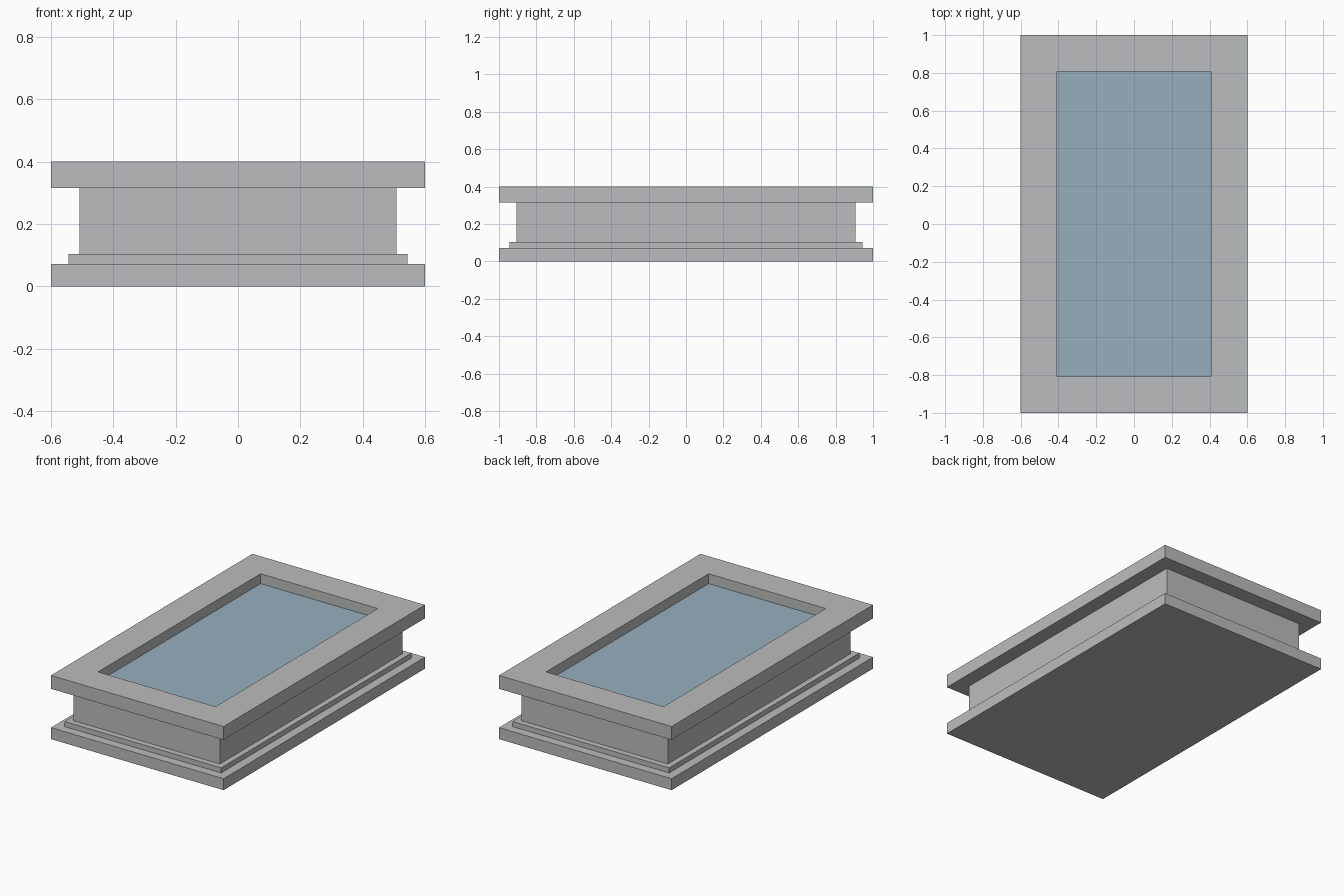
import bpy, bmesh

if "Cube" in bpy.data.objects:
    bpy.data.objects.remove(bpy.data.objects["Cube"])


def material(name, color):
    m = bpy.data.materials.new(name)
    m.diffuse_color = (*color, 1)
    m.use_nodes = True
    m.node_tree.nodes["Principled BSDF"].inputs["Base Color"].default_value = m.diffuse_color
    return m


stone = material("grey stone", (0.50, 0.505, 0.51))
water = material("blue water", (0.305, 0.43, 0.515))


def add_object(name, bm, mat):
    bmesh.ops.recalc_face_normals(bm, faces=bm.faces)
    mesh = bpy.data.meshes.new(name)
    bm.to_mesh(mesh)
    bm.free()
    mesh.materials.append(mat)
    obj = bpy.data.objects.new(name, mesh)
    bpy.context.collection.objects.link(obj)


def rect(bm, hx, hy, z):
    return [bm.verts.new((sx * hx, sy * hy, z))
            for sx, sy in ((-1, -1), (1, -1), (1, 1), (-1, 1))]


def skin(bm, a, b):
    for i in range(4):
        j = (i + 1) % 4
        bm.faces.new((a[i], a[j], b[j], b[i]))


def slab(name, hx, hy, z0, z1, mat):
    bm = bmesh.new()
    low, high = rect(bm, hx, hy, z0), rect(bm, hx, hy, z1)
    skin(bm, low, high)
    bm.faces.new(low)
    bm.faces.new(high)
    add_object(name, bm, mat)


def frame(name, outer, inner, z0, z1, mat):
    bm = bmesh.new()
    rings = [rect(bm, *outer, z0), rect(bm, *outer, z1),
             rect(bm, *inner, z1), rect(bm, *inner, z0)]
    for k in range(4):
        skin(bm, rings[k], rings[(k + 1) % 4])
    add_object(name, bm, mat)


# Stepped plinth and body
slab("base_slab", 0.6, 1.0, 0.0, 0.072, stone)
slab("base_step", 0.544, 0.944, 0.072, 0.104, stone)
slab("basin_wall", 0.508, 0.906, 0.104, 0.316, stone)

# Overhanging rim with the water set inside its opening
frame("top_rim", (0.6, 1.0), (0.408, 0.807), 0.316, 0.4, stone)
slab("water_surface", 0.408, 0.807, 0.316, 0.338, water)
